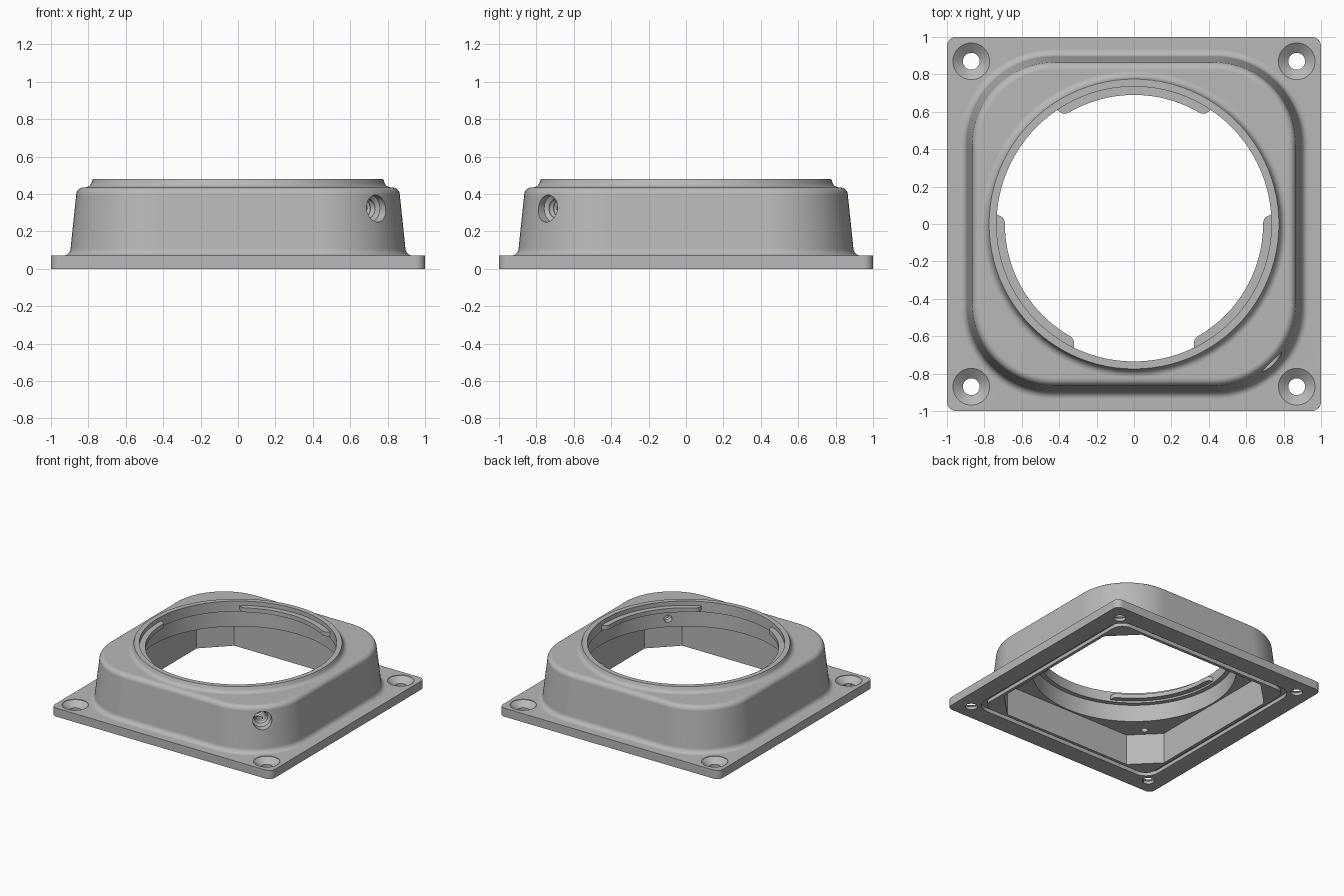
import bpy, bmesh, math
from mathutils import Matrix, Vector

cube = bpy.data.objects.get("Cube")
if cube:
    bpy.data.objects.remove(cube)

SEG = 24  # segments per rounded corner

grey = bpy.data.materials.new("matte_grey")
grey.use_nodes = True
colour = (0.48, 0.48, 0.48, 1)
grey.diffuse_color = colour
grey.node_tree.nodes["Principled BSDF"].inputs["Base Color"].default_value = colour


def make_object(name, bm):
    bmesh.ops.remove_doubles(bm, verts=bm.verts, dist=1e-5)
    bmesh.ops.recalc_face_normals(bm, faces=bm.faces)
    mesh = bpy.data.meshes.new(name)
    bm.to_mesh(mesh)
    bm.free()
    mesh.materials.append(grey)
    obj = bpy.data.objects.new(name, mesh)
    bpy.context.collection.objects.link(obj)
    return obj


def square_ring(half, z, radius, chamfer=False):
    """Square outline with rounded or chamfered corners; radius == half is a circle."""
    points = []
    for quarter in range(4):
        turn = Matrix.Rotation(quarter * math.pi / 2, 3, 'Z')
        for i in range(SEG + 1):
            t = i / SEG
            if chamfer:
                u, v = 1 - t, t
            else:
                u, v = math.cos(t * math.pi / 2), math.sin(t * math.pi / 2)
            c = half - radius
            points.append(turn @ Vector((c + radius * u, c + radius * v, z)))
    return points


def circle(radius, z):
    return square_ring(radius, z, radius)


def loft(name, rings, closed=False):
    """Skin successive rings; either join last to first or cap both ends."""
    bm = bmesh.new()
    rows = [[bm.verts.new(p) for p in ring] for ring in rings]
    pairs = list(zip(rows, rows[1:]))
    if closed:
        pairs.append((rows[-1], rows[0]))
    for a, b in pairs:
        n = len(a)
        for i in range(n):
            j = (i + 1) % n
            bm.faces.new((a[i], a[j], b[j], b[i]))
    if not closed:
        bm.faces.new(rows[0])
        bm.faces.new(rows[-1])
    return make_object(name, bm)


def arc(cx, cz, r, start, end, steps=6):
    """Points of a fillet in the (half width, height) plane."""
    angles = [math.radians(start + (end - start) * i / steps) for i in range(steps + 1)]
    return [(cx + r * math.cos(a), cz + r * math.sin(a)) for a in angles]


# Housing: flange, tapered body, round boss, bore, chamfered cavity and seal groove
rings = [square_ring(1, 0, 0.05), square_ring(1, 0.07, 0.05)]
for h, z in arc(0.935, 0.11, 0.04, 270, 180):
    rings.append(square_ring(h, z, h - 0.435))
for h, z in arc(0.825, 0.395, 0.04, 5, 90):
    rings.append(square_ring(h, z, h - 0.425))
for r, z in arc(0.82, 0.475, 0.04, 270, 190):
    rings.append(circle(r, z))
rings += [
    circle(0.775, 0.48), circle(0.735, 0.48),
    circle(0.735, 0.395), circle(0.772, 0.395), circle(0.772, 0.255),
    square_ring(0.785, 0.255, 0.2, True), square_ring(0.785, 0, 0.2, True),
    square_ring(0.81, 0, 0.09), square_ring(0.81, 0.03, 0.09),
    square_ring(0.85, 0.03, 0.12), square_ring(0.85, 0, 0.12),
]
housing = loft("housing", rings, closed=True)

# Cutters: countersunk mounting holes and small blind holes in the cavity roof
cutters = []
for sx in (-1, 1):
    for sy in (-1, 1):
        sink = loft("mount_hole_cutter", [circle(r, z) for r, z in (
            (0.045, -0.05), (0.045, 0.025), (0.098, 0.066), (0.098, 0.1))])
        sink.location = (0.87 * sx, 0.87 * sy, 0)
        blind = loft("blind_hole_cutter", [circle(0.026, 0.2), circle(0.026, 0.3)])
        blind.location = (0.64 * sx, 0.64 * sy, 0)
        cutters += [sink, blind]

# Cutter: threaded set screw hole through the front left corner
profile = [(0.03, 0.68), (0.03, 0.83)]
for i in range(6):
    d = 0.83 + i * 0.026
    profile += [(0.042, d), (0.051, d + 0.013)]
profile += [(0.051, 0.985), (0.072, 1.0), (0.072, 1.2)]
screw = loft("set_screw_cutter", [circle(r, d) for r, d in profile])
screw.rotation_euler = Vector((1, -1, 0)).to_track_quat('Z', 'Y').to_euler()
screw.location = (0, 0, 0.322)
cutters.append(screw)

bpy.context.view_layer.objects.active = housing
for cutter in cutters:
    cutter.hide_render = True
    mod = housing.modifiers.new("cut", 'BOOLEAN')
    mod.operation = 'DIFFERENCE'
    mod.solver = 'EXACT'
    mod.object = cutter
    bpy.ops.object.modifier_apply(modifier=mod.name)
for cutter in cutters:
    bpy.data.objects.remove(cutter)


# Bayonet tabs: three curved ledges inside the bore with rounded ends
def bayonet_tab(name, start, end, steps=68):
    bm = bmesh.new()
    inner, outer = [], []
    for i in range(steps + 1):
        deg = start + (end - start) * i / steps
        near = min(i, steps - i) / steps * (end - start)
        t = max(0, 1 - near / 4)
        r = 0.69 + 0.045 * (1 - math.sqrt(1 - t * t))
        a = math.radians(deg)
        way = Vector((math.cos(a), math.sin(a), 0))
        lift = Vector((0, 0, 0.41))
        inner.append(bm.verts.new(way * r + lift))
        outer.append(bm.verts.new(way * 0.745 + lift))
    for i in range(steps):
        bm.faces.new((inner[i], inner[i + 1], outer[i + 1], outer[i]))
    out = bmesh.ops.extrude_face_region(bm, geom=bm.faces[:])
    top = [v for v in out["geom"] if isinstance(v, bmesh.types.BMVert)]
    bmesh.ops.translate(bm, verts=top, vec=(0, 0, 0.035))
    return make_object(name, bm)


tabs = [bayonet_tab(f"{side}_bayonet_tab", a, a + 68)
        for side, a in (("back", 56), ("right", 176), ("left", -64))]

# Smooth the curved surfaces while keeping the machined edges crisp
for obj in [housing] + tabs:
    bpy.ops.object.select_all(action='DESELECT')
    obj.select_set(True)
    bpy.context.view_layer.objects.active = obj
    bpy.ops.object.shade_smooth_by_angle(angle=math.radians(30))
    weighted = obj.modifiers.new("weighted_normals", 'WEIGHTED_NORMAL')
    weighted.keep_sharp = True
